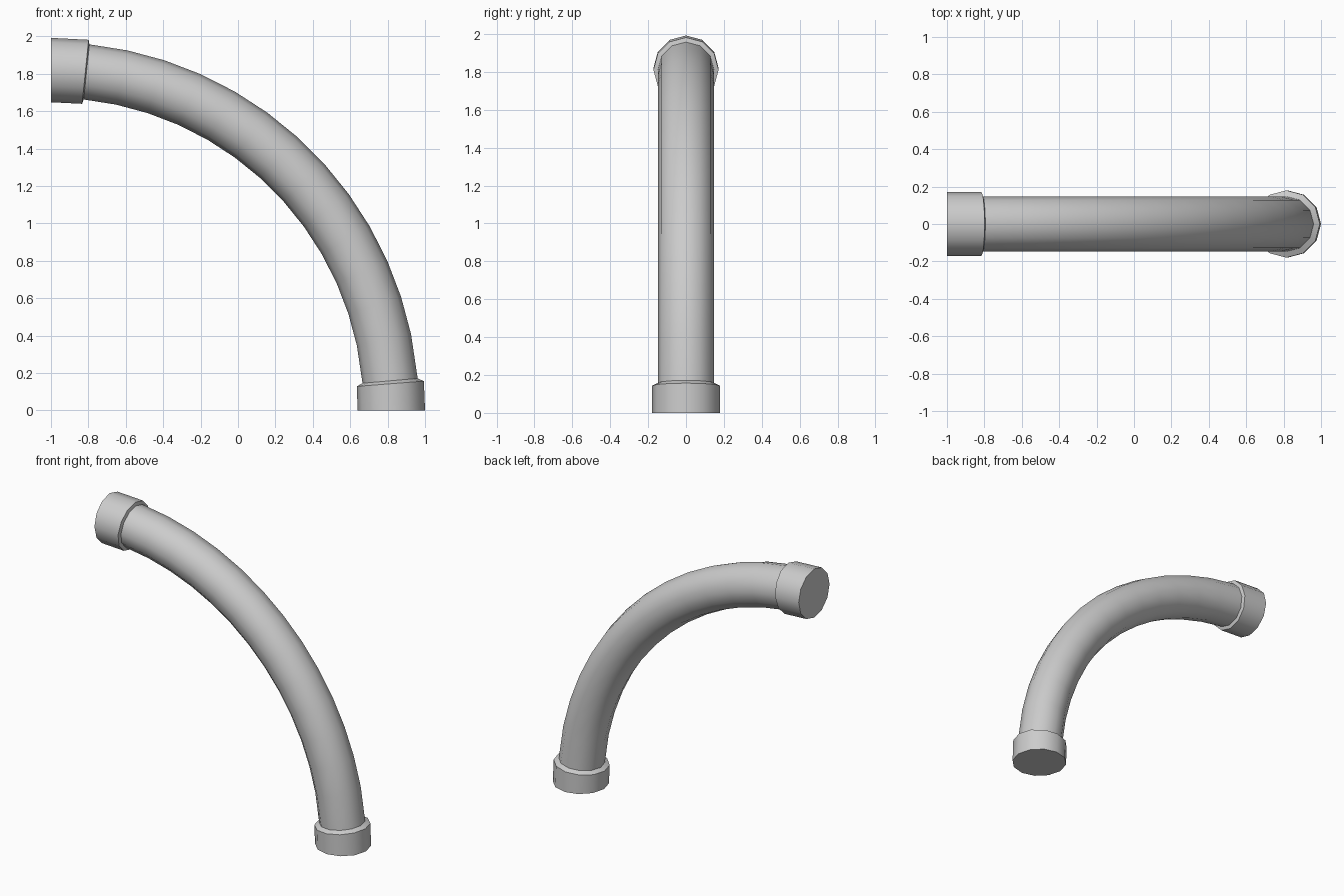
import bpy
import bmesh
from math import sin, cos, pi, radians

cube = bpy.data.objects.get("Cube")
if cube:
    bpy.data.objects.remove(cube, do_unlink=True)

BEND = 1.82      # radius of the elbow centre line, centred on x = -1, z = 0
SIDES = 12
PIPE = 0.148     # radius of the pipe

grey = bpy.data.materials.new("plain grey")
grey.use_nodes = True
colour = (0.6, 0.6, 0.6, 1)
grey.diffuse_color = colour
grey.node_tree.nodes["Principled BSDF"].inputs["Base Color"].default_value = colour


def sweep(name, profile, cap=False):
    """Sweep rings of (bend angle, radius) along the elbow; cap the first ring."""
    bm = bmesh.new()
    rings = []
    for angle, radius in profile:
        a = radians(angle)
        ring = []
        for i in range(SIDES):
            t = 2 * pi * i / SIDES
            out = BEND + radius * cos(t)
            ring.append(bm.verts.new((out * cos(a) - 1, radius * sin(t), out * sin(a))))
        rings.append(ring)
    for low, high in zip(rings, rings[1:]):
        for i in range(SIDES):
            j = (i + 1) % SIDES
            bm.faces.new((low[i], low[j], high[j], high[i]))
    if cap:
        bm.faces.new(rings[0])
    bmesh.ops.recalc_face_normals(bm, faces=bm.faces)
    # The open pipe needs its normals checked against the tube axis
    bm.normal_update()
    face = max(bm.faces, key=lambda f: f.calc_center_median().x)
    if not cap and face.normal.x < 0:
        bmesh.ops.reverse_faces(bm, faces=bm.faces)
    mesh = bpy.data.meshes.new(name)
    bm.to_mesh(mesh)
    bm.free()
    mesh.materials.append(grey)
    obj = bpy.data.objects.new(name, mesh)
    bpy.context.collection.objects.link(obj)
    bpy.ops.object.select_all(action="DESELECT")
    obj.select_set(True)
    bpy.context.view_layer.objects.active = obj
    bpy.ops.object.shade_smooth_by_angle(angle=radians(38))
    return obj


# Curved pipe between the collars
sweep("curved_pipe", [(5, PIPE)] + [(a, PIPE) for a in range(12, 85, 6)])

# Closed end collars with a bevelled rim
sweep("lower_collar", [(0, 0.18), (4.5, 0.18), (5, PIPE)], cap=True)
sweep("upper_collar", [(90, 0.172), (84.2, 0.172), (84, PIPE)], cap=True)
